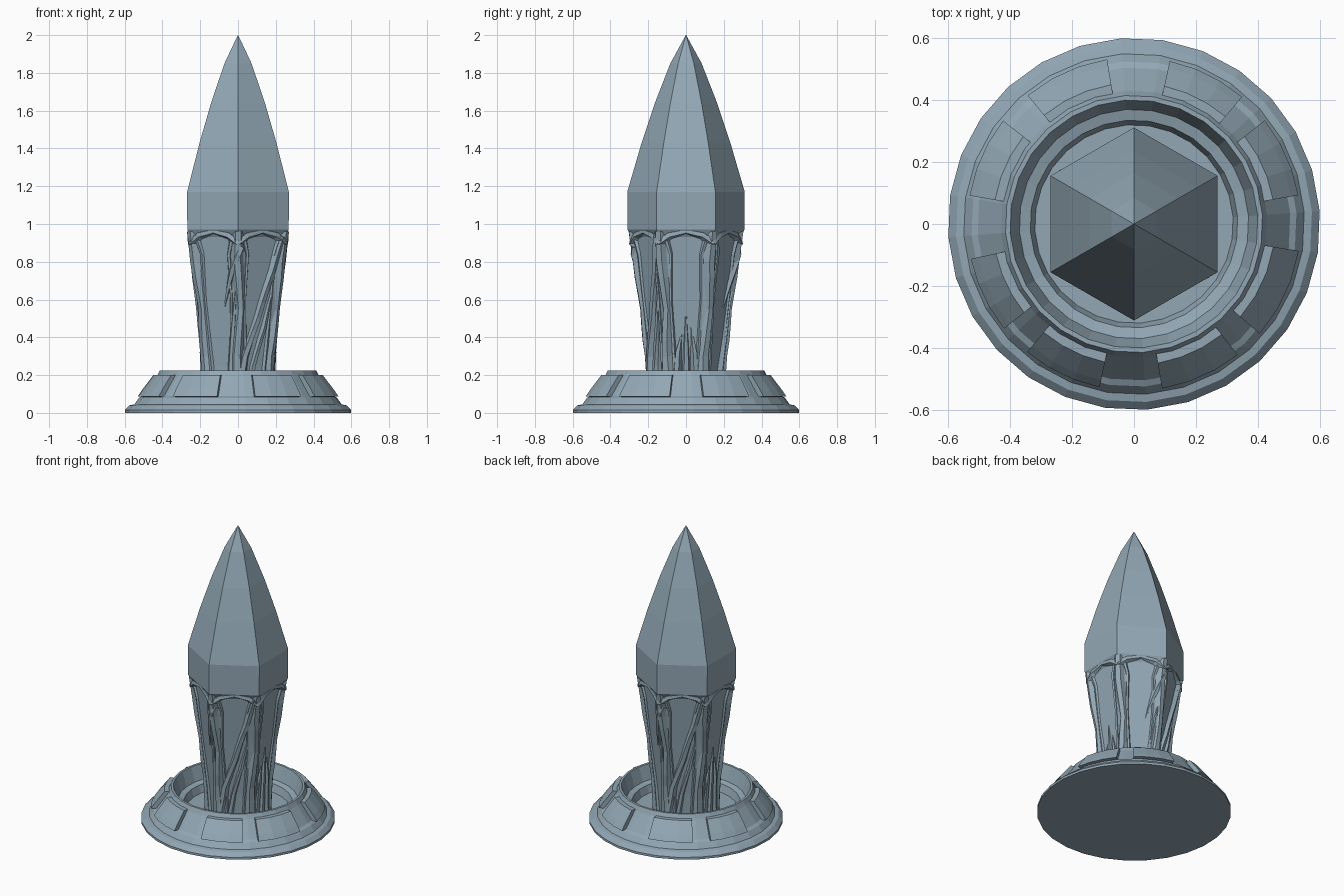
import bpy, math, random
from mathutils import Vector

if "Cube" in bpy.data.objects:
    bpy.data.objects.remove(bpy.data.objects["Cube"])

random.seed(4)
mat = bpy.data.materials.new("blue grey stone")
mat.diffuse_color = (0.29, 0.39, 0.46, 1)
mat.use_nodes = True
mat.node_tree.nodes["Principled BSDF"].inputs["Base Color"].default_value = mat.diffuse_color


def add(name, verts, faces):
    me = bpy.data.meshes.new(name)
    me.from_pydata(verts, [], faces)
    me.materials.append(mat)
    ob = bpy.data.objects.new(name, me)
    bpy.context.collection.objects.link(ob)
    return ob


def polar(r, deg, z):
    a = math.radians(deg)
    return Vector((r * math.cos(a), r * math.sin(a), z))


def lathe(name, profile, sides, start=0.0):
    """Spin an (r, z) profile; the first and last rings are capped."""
    verts = [polar(r, start + 360 * i / sides, z) for r, z in profile for i in range(sides)]
    faces = [(j * sides + i, j * sides + (i + 1) % sides,
              (j + 1) * sides + (i + 1) % sides, (j + 1) * sides + i)
             for j in range(len(profile) - 1) for i in range(sides)]
    n = len(verts)
    faces += [tuple(reversed(range(sides))), tuple(range(n - sides, n))]
    return add(name, verts, faces)


# Crystal: six-sided blade with a bulging point
lathe("crystal", [(0.285, 0.93), (0.31, 0.97), (0.311, 1.17), (0.235, 1.43),
                  (0.165, 1.64), (0.083, 1.85), (0.001, 2.0)], 6, 30)

# Stem: tapered hexagon under the crystal
STEM = [(0.185, 0.05), (0.20, 0.25), (0.242, 0.6), (0.275, 0.85), (0.288, 0.95)]
lathe("stem", STEM, 6, 30)

# Base ring: stepped outside, hollow inside with a ledge and floor
lathe("base_ring", [(0.60, 0.0), (0.60, 0.015), (0.575, 0.04), (0.55, 0.045), (0.525, 0.08),
                    (0.505, 0.09), (0.43, 0.195), (0.415, 0.225), (0.40, 0.225), (0.37, 0.13),
                    (0.335, 0.12), (0.32, 0.07)], 28, 4)


# Stone blocks set around the sloping side of the ring
def block(a, b):
    prof = [(0.49, 0.082), (0.538, 0.088), (0.515, 0.122), (0.455, 0.20), (0.415, 0.20)]
    steps, n = 3, len(prof)
    verts, faces = [], []
    for i in range(steps + 1):
        for r, z in prof:
            verts.append(polar(r, a + (b - a) * i / steps, z))
    for i in range(steps):
        for j in range(n):
            k = (j + 1) % n
            faces.append((i * n + j, (i + 1) * n + j, (i + 1) * n + k, i * n + k))
    faces += [tuple(reversed(range(n))), tuple(range(steps * n, steps * n + n))]
    # skip winding worries: make normals consistent
    ob = add("base_block", verts, [tuple(reversed(f)) for f in faces])
    fix(ob)


def fix(ob):
    import bmesh
    bm = bmesh.new()
    bm.from_mesh(ob.data)
    bmesh.ops.recalc_face_normals(bm, faces=bm.faces)
    bm.to_mesh(ob.data)
    bm.free()


for q in range(4):
    for a, b in ((11, 40), (50, 79)):
        block(q * 90 + a + random.uniform(-2, 2), q * 90 + b + random.uniform(-2, 2))


# Roots: ridged strips that hug the hexagonal stem
def surface(deg, z, lift):
    for (r0, z0), (r1, z1) in zip(STEM, STEM[1:]):
        if z <= z1 or z1 == STEM[-1][1]:
            r = r0 + (r1 - r0) * (z - z0) / (z1 - z0)
            break
    off = (deg + 30) % 60 - 30
    return polar(r * math.cos(math.pi / 6) / math.cos(math.radians(off)) + lift, deg, z)


def root(name, path, width, height):
    """path holds (angle, z, scale) points."""
    pts = []
    for p, q in zip(path, path[1:]):
        pts += [[u + (v - u) * t / 3 for u, v in zip(p, q)] for t in range(3)]
    pts.append(path[-1])
    mids = [surface(a, z, 0) for a, z, s in pts]
    verts, faces = [], []
    for i, (a, z, s) in enumerate(pts):
        out = polar(1, a, 0)
        tan = (mids[min(i + 1, len(mids) - 1)] - mids[max(i - 1, 0)]).normalized()
        side = tan.cross(out).normalized() * width * s
        h = out * height * s
        m = mids[i]
        verts += [m - side - out * 0.015, m - side * 0.55 + h * 0.9,
                  m + side * 0.4 + h, m + side - out * 0.015]
    for i in range(len(pts) - 1):
        for j in range(4):
            k = (j + 1) % 4
            faces.append((4 * i + j, 4 * i + 4 + j, 4 * i + 4 + k, 4 * i + k))
    n = len(verts)
    faces += [(0, 1, 2, 3), (n - 1, n - 2, n - 3, n - 4)]
    fix(add(name, verts, faces))


for k in range(6):
    c = 30 + 60 * k
    # rib down each corner, and the arch to the next corner
    root("corner_root", [(c, 0.96, 0.9), (c - 1, 0.8, 1), (c + 3, 0.55, 0.8),
                         (c - 2, 0.3, 1), (c, 0.05, 1.3)], 0.034, 0.016)
    root("arch_root", [(c, 0.90, 0.9), (c + 11, 0.94, 0.9), (c + 30, 0.96, 0.7),
                       (c + 49, 0.94, 0.9), (c + 60, 0.90, 0.9)], 0.027, 0.022)
    for s in (-1, 1):
        root("arch_leg", [(c + s * 6, 0.94, 1), (c + s * 11, 0.84, 0.8),
                          (c + s * 9, 0.6, 0.6), (c + s * 12, 0.05, 1)], 0.017, 0.014)

# Twisting roots and sprouts, repeated on the opposite side
for h in (0, 180):
    root("twisting_root", [(h + 326, 0.93, 1), (h + 318, 0.75, 0.9), (h + 300, 0.5, 1),
                           (h + 280, 0.3, 1), (h + 268, 0.05, 1.2)], 0.026, 0.022)
    root("twisting_root", [(h + 322, 0.66, 0.3), (h + 312, 0.45, 0.9),
                           (h + 296, 0.25, 1), (h + 285, 0.05, 1.2)], 0.02, 0.02)
    root("short_root", [(h + 274, 0.88, 0.9), (h + 263, 0.75, 1), (h + 250, 0.56, 0.2)], 0.024, 0.022)
    root("short_root", [(h + 268, 0.68, 0.2), (h + 262, 0.4, 0.9), (h + 255, 0.05, 1.2)], 0.022, 0.018)
    for a, top, lean in ((0, 0.54, 0), (-13, 0.42, 6), (13, 0.46, -5)):
        root("sprout", [(h + a + lean, top, 0.15), (h + a, 0.32, 0.8), (h + a - lean, 0.05, 1.2)],
             0.026, 0.026)
